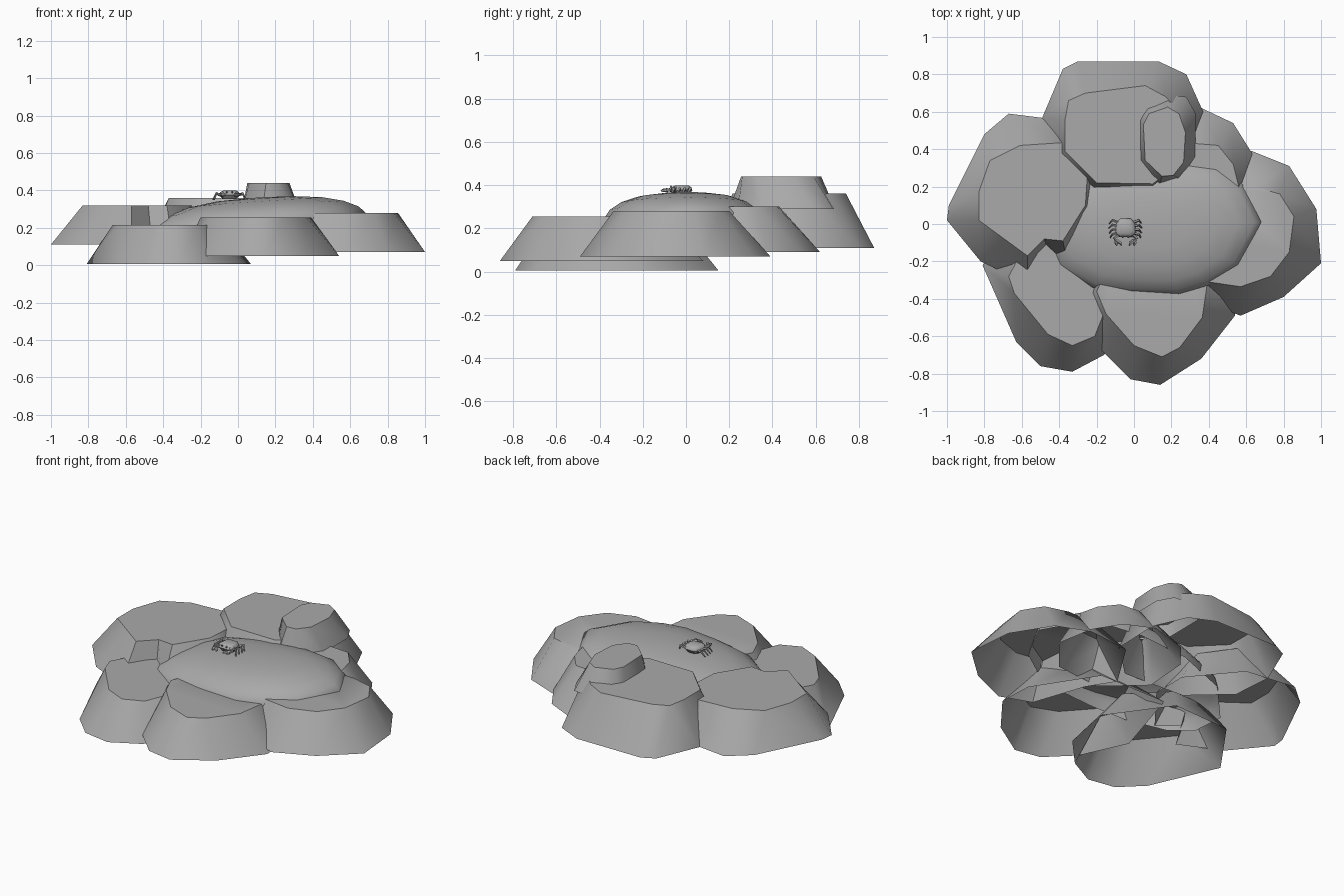
import bpy, bmesh, math
from mathutils import Vector

cube = bpy.data.objects.get("Cube")
if cube:
    bpy.data.objects.remove(cube, do_unlink=True)

stone = bpy.data.materials.new("stone_grey")
stone.use_nodes = True
grey = (0.4, 0.4, 0.4, 1)
stone.diffuse_color = grey
stone.node_tree.nodes["Principled BSDF"].inputs["Base Color"].default_value = grey


def loft(name, rings, open_start=False, angle=40):
    """Bridge rings of points in order, close the ends and shade the result."""
    bm = bmesh.new()
    loops = [[bm.verts.new(p) for p in ring] for ring in rings]
    n = len(loops[0])
    for low, high in zip(loops, loops[1:]):
        for i in range(n):
            j = (i + 1) % n
            bm.faces.new((low[i], low[j], high[j], high[i]))
    bottom = bm.faces.new(loops[0][::-1])
    bm.faces.new(loops[-1])
    bmesh.ops.recalc_face_normals(bm, faces=bm.faces)
    if open_start:
        bmesh.ops.delete(bm, geom=[bottom], context='FACES')
    mesh = bpy.data.meshes.new(name)
    bm.to_mesh(mesh)
    bm.free()
    mesh.materials.append(stone)
    obj = bpy.data.objects.new(name, mesh)
    bpy.context.collection.objects.link(obj)
    bpy.ops.object.select_all(action='DESELECT')
    obj.select_set(True)
    bpy.context.view_layer.objects.active = obj
    bpy.ops.object.shade_smooth_by_angle(angle=math.radians(angle))


def rock(name, foot_z, top_z, foot, top):
    """Hollow flat-topped stone with an open foot."""
    loft(name, [[(x, y, foot_z) for x, y in foot],
                [(x, y, top_z) for x, y in top]], open_start=True, angle=50)


# Ring of flat-topped rocks, each flaring towards its foot
rock("back_rock", 0.11, 0.36,
     foot=[(-.49, .57), (-.38, .83), (-.3, .87), (.13, .87), (.28, .8),
           (.37, .6), (.36, .3), (.15, .1), (-.25, .12), (-.47, .32)],
     top=[(-.37, .55), (-.35, .66), (-.26, .7), (.06, .74), (.17, .68),
          (.28, .56), (.28, .35), (.1, .215), (-.2, .22), (-.37, .39)])
rock("right_side_rock", 0.11, 0.32,
     foot=[(-1, .02), (-.99, .1), (-.8, .48), (-.67, .59), (-.35, .55),
           (-.12, .27), (-.12, .05), (-.35, -.24), (-.46, -.14),
           (-.57, -.32), (-.82, -.2)],
     top=[(-.83, .02), (-.83, .17), (-.77, .34), (-.61, .42), (-.38, .435),
          (-.25, .25), (-.26, .1), (-.38, -.09), (-.48, -.08),
          (-.57, -.17), (-.7, -.075)])
rock("front_right_rock", 0.005, 0.215,
     foot=[(-.81, -.22), (-.63, -.63), (-.5, -.76), (-.33, -.79), (-.16, -.7),
           (.01, -.52), (.07, -.2), (-.18, .15), (-.56, .13)],
     top=[(-.67, -.28), (-.64, -.37), (-.46, -.59), (-.33, -.65), (-.21, -.6),
          (-.15, -.45), (-.1, -.22), (-.3, -.02), (-.53, -.02)])
rock("front_rock", 0.05, 0.255,
     foot=[(-.3, -.4), (-.17, -.68), (-.02, -.83), (.14, -.86), (.36, -.72),
           (.54, -.49), (.53, -.28), (.3, .08), (-.15, .08)],
     top=[(-.2, -.36), (-.15, -.48), (0, -.65), (.15, -.71), (.245, -.66),
          (.365, -.5), (.39, -.33), (.25, -.15), (-.1, -.15)])
rock("left_side_rock", 0.07, 0.28,
     foot=[(.38, -.42), (.57, -.49), (.8, -.39), (1, -.21), (.975, .08),
           (.83, .31), (.63, .39), (.36, .36), (.17, .06), (.27, -.1)],
     top=[(.4, -.31), (.57, -.335), (.73, -.28), (.83, -.15), (.855, .04),
          (.78, .16), (.64, .2), (.45, .2), (.31, .05), (.38, -.07)])
rock("back_left_rock", 0.09, 0.3,
     foot=[(.12, .55), (.36, .62), (.53, .54), (.63, .38), (.67, .15),
           (.5, -.05), (.2, -.08), (-.02, .12), (.0, .4)],
     top=[(.2, .4), (.33, .43), (.45, .42), (.53, .32), (.56, .2),
          (.45, .09), (.22, .07), (.1, .18), (.12, .3)])
rock("small_top_rock", 0.29, 0.44,
     foot=[(.02, .34), (.02, .57), (.07, .64), (.18, .69), (.28, .68),
           (.33, .59), (.33, .36), (.25, .24), (.13, .2)],
     top=[(.06, .34), (.05, .53), (.08, .59), (.18, .625), (.24, .59),
          (.275, .49), (.265, .33), (.21, .26), (.15, .255)])

# Smooth central mound, tilted up to its left end and sagging at its right
outline = [(.68, .01), (.58, .21), (.46, .31), (.25, .36), (-.05, .36),
           (-.35, .28), (-.52, .1), (-.51, -.1), (-.42, -.23), (-.22, -.34),
           (-.02, -.37), (.24, -.375), (.4, -.325), (.56, -.22)]
profile = [(1.03, -.06), (1, 0), (.94, .034), (.8, .07), (.6, .097),
           (.35, .112), (.08, .118)]
middle = Vector((.1, 0))
rings = []
for scale, rise in profile:
    ring = []
    for p in outline:
        q = middle + (Vector(p) - middle) * scale
        sag = .3 * max(0, -.1 - q.x) ** 2
        ring.append((q.x, q.y, .236 + .068 * q.x + rise - sag))
    rings.append(ring)
loft("central_mound", rings, open_start=True, angle=60)

# Small crab resting on the mound
crab = Vector((-.045, -.02, .372))


def limb(name, points, radii):
    """Five-sided tapered tube along a short path."""
    pts = [crab + Vector(p) for p in points]
    rings = []
    for i, p in enumerate(pts):
        along = (pts[min(i + 1, len(pts) - 1)] - pts[max(i - 1, 0)]).normalized()
        side = along.cross(Vector((0, 0, 1))).normalized()
        up = side.cross(along)
        turns = [math.tau * k / 5 for k in range(5)]
        rings.append([p + (side * math.cos(a) + up * math.sin(a)) * radii[i]
                      for a in turns])
    loft(name, rings)


# Crab shell: squarish stacked rings, wider at the front
body = []
for size, z in ((.036, -.018), (.052, .004), (.047, .018), (.032, .027)):
    body.append([crab + Vector((size * x * (1.02 - .1 * y), size * y, z))
                 for x, y in ((1, .45), (.6, .95), (-.6, .95), (-1, .45),
                              (-1, -.5), (-.6, -.95), (.6, -.95), (1, -.5))])
loft("crab_body", body)

for side, label in ((1, "left"), (-1, "right")):
    # Four walking legs fanned along each side
    for k in range(4):
        y = .026 - .018 * k
        reach = .09 - .004 * abs(k - 1)
        limb(f"crab_{label}_leg_{k + 1}",
             [(side * .035, y, 0), (side * .07, y * 1.4 + .004, .012),
              (side * reach, y * 1.4 - .014, -.022)],
             (.008, .007, .003))
    # Claw arm and two pincers
    limb(f"crab_{label}_arm",
         [(side * .035, -.035, 0), (side * .06, -.056, .006),
          (side * .047, -.072, .004)], (.008, .008, .009))
    for tip, part in ((.046, "outer"), (.022, "inner")):
        limb(f"crab_{label}_{part}_pincer",
             [(side * .047, -.068, .004), (side * (tip + .005), -.082, .004),
              (side * tip, -.096, .002)], (.01, .009, .003))
    # Eye stalk
    limb(f"crab_{label}_eye",
         [(side * .014, -.042, .012), (side * .015, -.052, .024)], (.004, .005))
